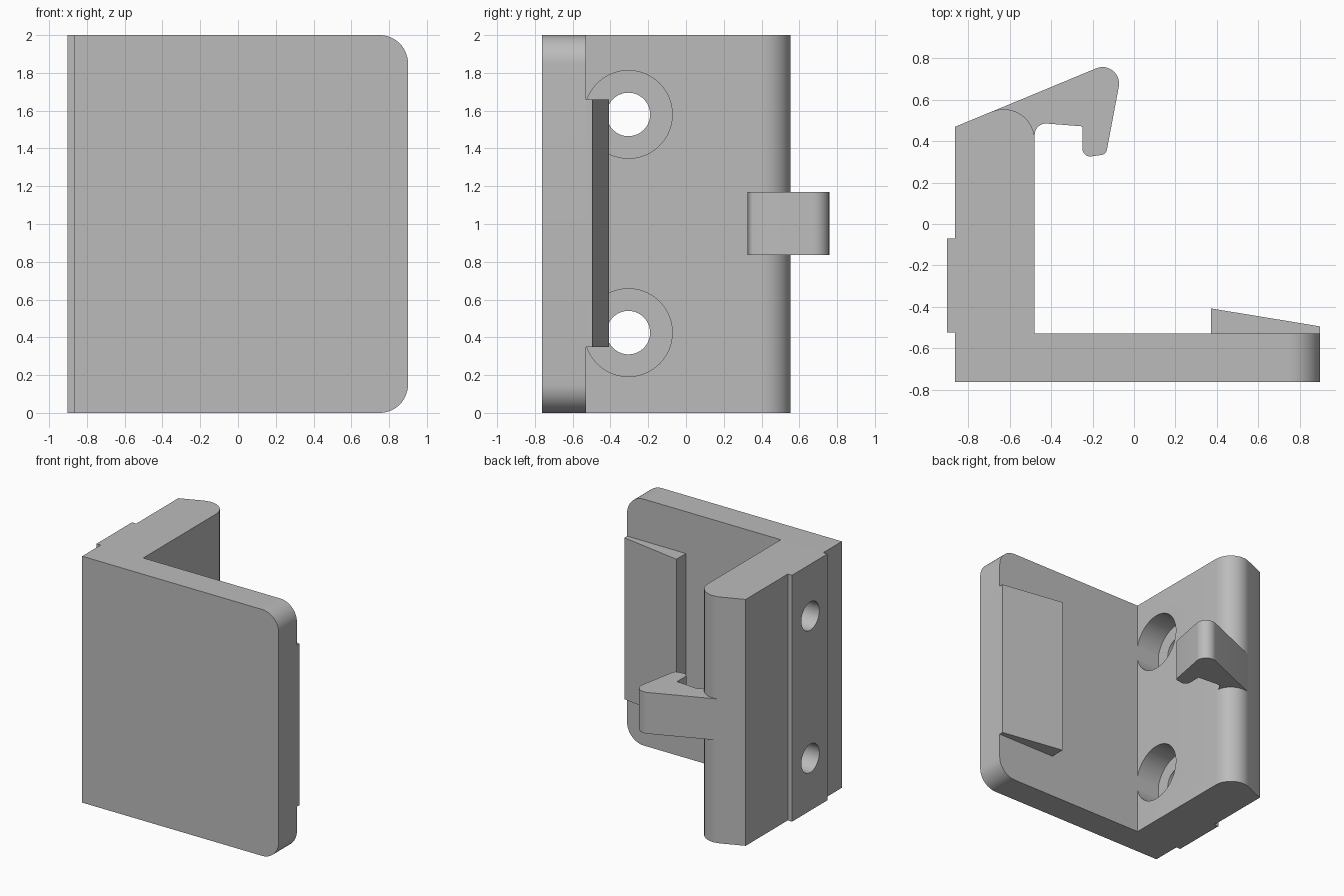
import bpy, bmesh, math
from mathutils import Vector, Matrix

cube = bpy.data.objects.get("Cube")
if cube:
    bpy.data.objects.remove(cube, do_unlink=True)

grey = bpy.data.materials.new("plain grey")
grey.use_nodes = True
colour = (0.5, 0.5, 0.5, 1)
grey.diffuse_color = colour
grey.node_tree.nodes["Principled BSDF"].inputs["Base Color"].default_value = colour


def rounded(points):
    """Outline from (x, y, fillet radius) corners."""
    out = []
    for i, (x, y, r) in enumerate(points):
        p = Vector((x, y))
        if r == 0:
            out.append(p)
            continue
        a = (Vector(points[i - 1][:2]) - p).normalized()
        b = (Vector(points[(i + 1) % len(points)][:2]) - p).normalized()
        half = a.angle(b) / 2
        centre = p + (a + b).normalized() * r / math.sin(half)
        start = p + a * r / math.tan(half) - centre
        end = p + b * r / math.tan(half) - centre
        sweep = start.angle_signed(end)
        for k in range(13):
            out.append(centre + Matrix.Rotation(-sweep * k / 12, 2) @ start)
    return out


def extrude(name, points, low, high, axis="z"):
    """Extrude an xy outline along z, or an xz outline along y."""
    def place(p, t):
        return (p.x, p.y, t) if axis == "z" else (p.x, t, p.y)
    bm = bmesh.new()
    face = bm.faces.new([bm.verts.new(place(p, low)) for p in rounded(points)])
    ext = bmesh.ops.extrude_face_region(bm, geom=[face])
    shift = (0, 0, high - low) if axis == "z" else (0, high - low, 0)
    bmesh.ops.translate(bm, vec=shift,
                        verts=[v for v in ext["geom"] if isinstance(v, bmesh.types.BMVert)])
    bmesh.ops.recalc_face_normals(bm, faces=bm.faces)
    mesh = bpy.data.meshes.new(name)
    bm.to_mesh(mesh)
    bm.free()
    mesh.materials.append(grey)
    obj = bpy.data.objects.new(name, mesh)
    bpy.context.collection.objects.link(obj)
    return obj


def activate(obj):
    bpy.ops.object.select_all(action="DESELECT")
    obj.select_set(True)
    bpy.context.view_layer.objects.active = obj


def drill(target, radius, x0, x1, y, z):
    """Cut a round hole along x."""
    bpy.ops.mesh.primitive_cylinder_add(
        vertices=64, radius=radius, depth=x1 - x0,
        location=((x0 + x1) / 2, y, z), rotation=(0, math.pi / 2, 0))
    cutter = bpy.context.object
    cutter.name = "hole_cutter"
    cutter.hide_render = True
    cutter.data.materials.append(grey)
    activate(target)
    mod = target.modifiers.new("hole", "BOOLEAN")
    mod.operation, mod.solver, mod.object = "DIFFERENCE", "EXACT", cutter
    bpy.ops.object.modifier_apply(modifier=mod.name)
    bpy.data.objects.remove(cutter, do_unlink=True)


OUT, IN, SEAM = -0.865, -0.48, -0.53

# Front plate with two rounded corners on its free edge
plate = extrude("front_plate", [
    (OUT, 0, 0), (0.9, 0, 0.15), (0.9, 2, 0.15), (OUT, 2, 0)], -0.763, SEAM, "y")

# Side wall with a raised rail outside and a rounded back edge
wall = extrude("side_wall", [
    (OUT, SEAM, 0), (IN, SEAM, 0), (IN, 0.629, 0.15), (OUT, 0.47, 0),
    (OUT, -0.07, 0), (-0.903, -0.07, 0), (-0.903, -0.525, 0), (OUT, -0.525, 0)], 0, 2)

# Counterbored screw holes
for z in (0.425, 1.58):
    drill(wall, 0.2325, IN - 0.21, IN + 0.2, -0.305, z)
    drill(wall, 0.115, -1.1, IN, -0.305, z)

# Hooked latch at the back
hook = extrude("latch_hook", [
    (-0.69, 0.542, 0), (-0.6, 0.43, 0), (IN, 0.43, 0), (IN, 0.49, 0.055),
    (-0.25, 0.472, 0), (-0.25, 0.32, 0.04), (-0.135, 0.337, 0.03),
    (-0.046, 0.809, 0.08)], 0.835, 1.17)

# Tapered catch on the inside of the plate
wedge = extrude("catch_wedge", [
    (0.372, SEAM, 0), (0.9, SEAM, 0), (0.9, -0.495, 0), (0.372, -0.408, 0)], 0.35, 1.66)

for part in (plate, wall, hook, wedge):
    activate(part)
    bpy.ops.object.shade_smooth_by_angle(angle=math.radians(20))
